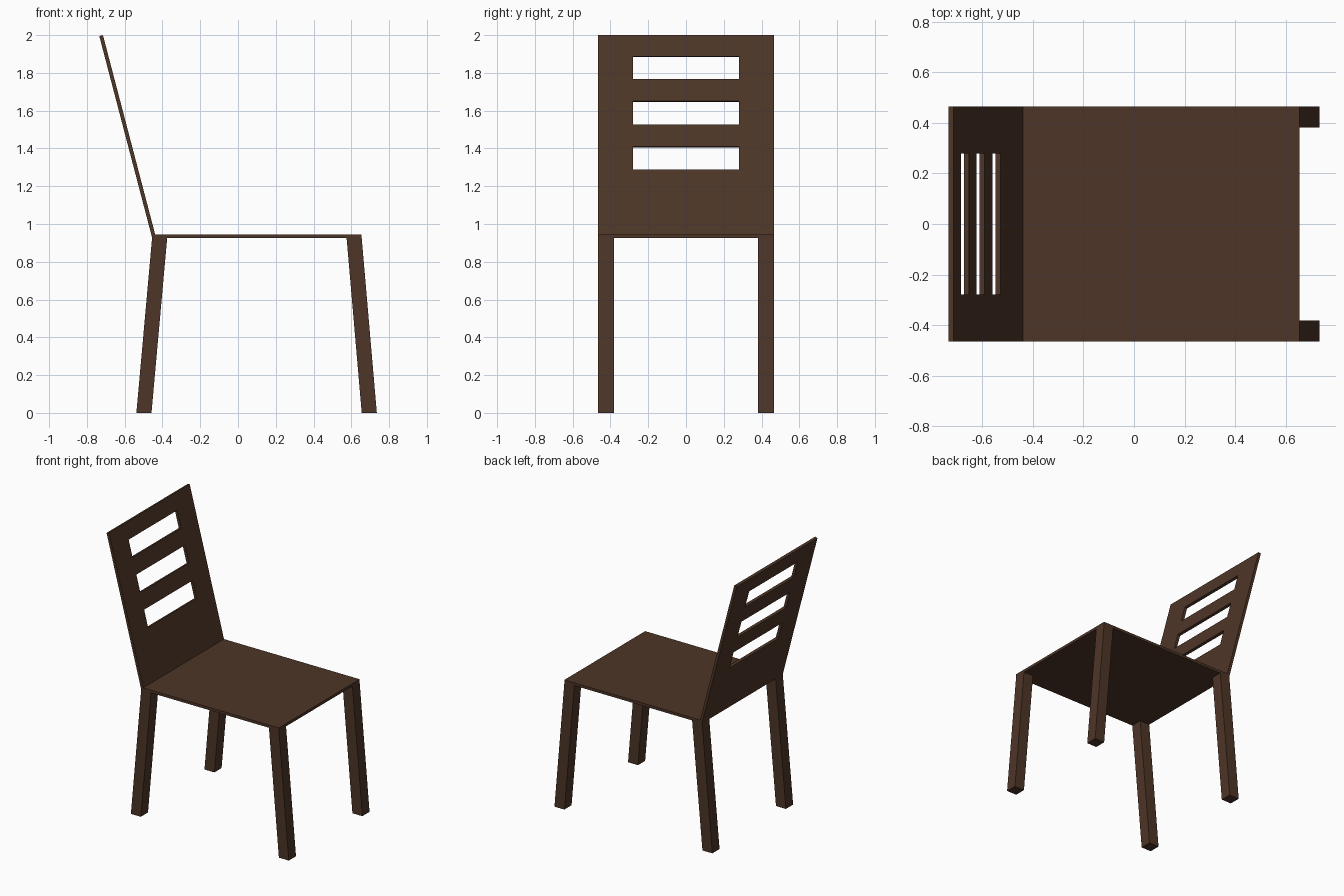
import bpy, bmesh
from mathutils import Vector

if "Cube" in bpy.data.objects:
    bpy.data.objects.remove(bpy.data.objects["Cube"])

wood = bpy.data.materials.new("dark_wood")
wood.diffuse_color = (0.075, 0.036, 0.02, 1)
wood.use_nodes = True
wood.node_tree.nodes["Principled BSDF"].inputs["Base Color"].default_value = wood.diffuse_color


def finish(name, bm):
    bmesh.ops.recalc_face_normals(bm, faces=bm.faces)
    mesh = bpy.data.meshes.new(name)
    bm.to_mesh(mesh)
    bm.free()
    mesh.materials.append(wood)
    obj = bpy.data.objects.new(name, mesh)
    bpy.context.collection.objects.link(obj)
    return obj


def extrude(bm, offset):
    geom = bmesh.ops.extrude_face_region(bm, geom=bm.faces[:])["geom"]
    verts = [g for g in geom if isinstance(g, bmesh.types.BMVert)]
    bmesh.ops.translate(bm, verts=verts, vec=offset)


def side_profile(name, points, y0, y1):
    """Extrude an x-z outline from y0 to y1."""
    bm = bmesh.new()
    bm.faces.new([bm.verts.new((x, y0, z)) for x, z in points])
    extrude(bm, (0, y1 - y0, 0))
    return finish(name, bm)


W = 0.465          # half width of the chair
SEAT_Z = 0.925     # underside of the seat

# Seat board
side_profile("seat", [(-0.455, SEAT_Z), (0.655, SEAT_Z), (0.655, 0.945), (-0.455, 0.945)], -W, W)

# Splayed legs with level feet
for label, top, foot in (("front", 0.575, 0.655), ("back", -0.455, -0.538)):
    outline = [(foot, 0), (foot + 0.08, 0), (top + 0.08, SEAT_Z), (top, SEAT_Z)]
    side_profile(label + "_leg_right", outline, W - 0.083, W)
    side_profile(label + "_leg_left", outline, -W, -W + 0.083)

# Leaning backrest: a grid of cells with three slots left open
low, high = Vector((-0.436, 0, 0.935)), Vector((-0.715, 0, 2.0))
ys = [-W, -0.28, 0.28, W]
zs = [0.935, 1.289, 1.411, 1.528, 1.650, 1.767, 1.888, 2.0]
bm = bmesh.new()
grid = []
for z in zs:
    p = low.lerp(high, (z - low.z) / (high.z - low.z))
    grid.append([bm.verts.new((p.x, y, p.z)) for y in ys])
for r in range(len(zs) - 1):
    for c in range(3):
        if c == 1 and r % 2 == 1:
            continue
        bm.faces.new([grid[r][c], grid[r][c + 1], grid[r + 1][c + 1], grid[r + 1][c]])
lean = (high - low).normalized()
extrude(bm, Vector((-lean.z, 0, lean.x)) * 0.02)
finish("backrest", bm)
